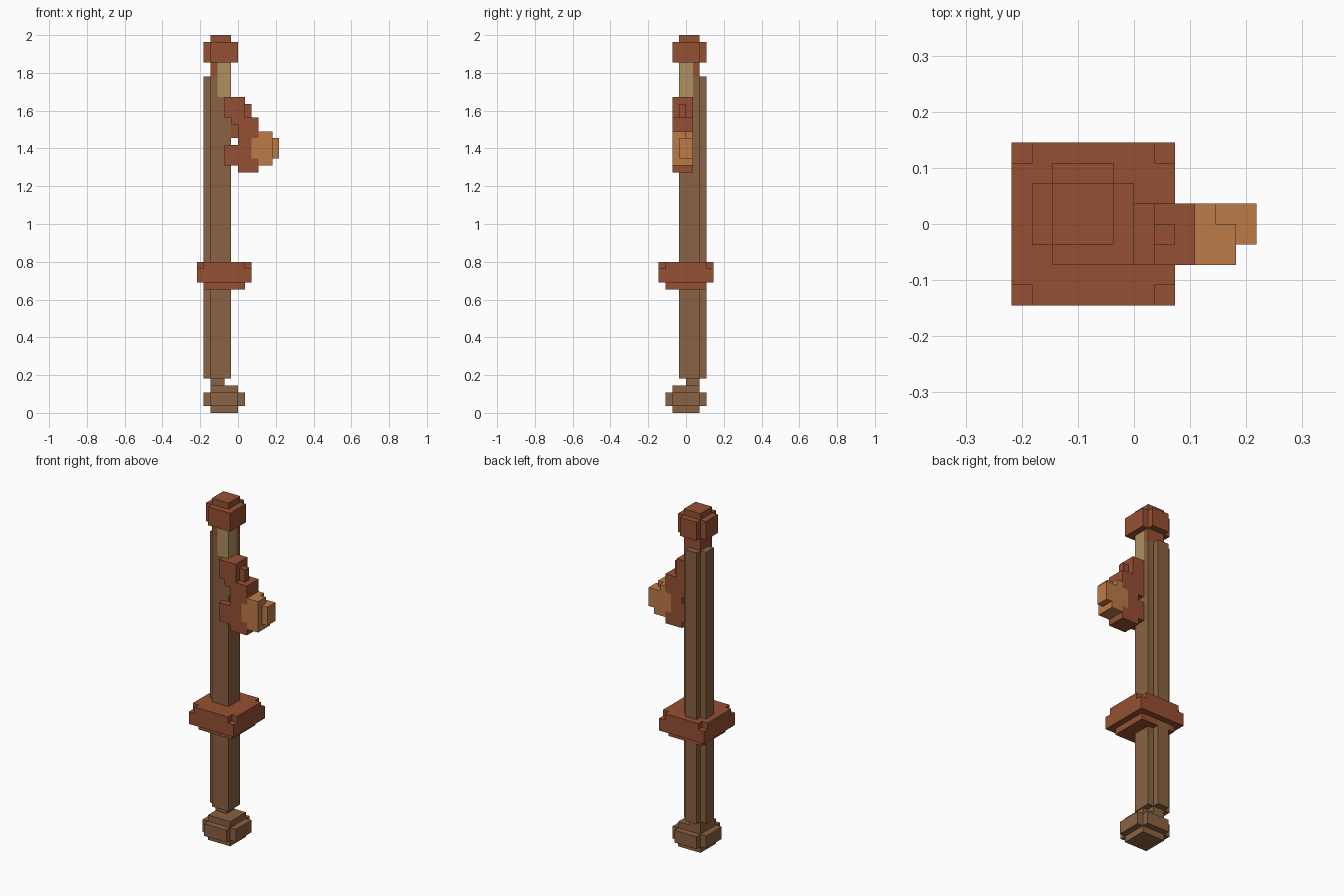
import bpy
import bmesh
from mathutils import Matrix, Vector

U = 2 / 55  # one block

cube = bpy.data.objects.get("Cube")
if cube:
    bpy.data.objects.remove(cube, do_unlink=True)


def make_material(name, rgb):
    mat = bpy.data.materials.new(name)
    mat.use_nodes = True
    color = (*rgb, 1)
    mat.diffuse_color = color
    mat.node_tree.nodes["Principled BSDF"].inputs["Base Color"].default_value = color
    return mat


brown = make_material("brown wood", (0.254, 0.122, 0.054))
red = make_material("red brown", (0.305, 0.08, 0.034))
orange = make_material("orange copper", (0.515, 0.198, 0.065))
tan = make_material("pale tan", (0.423, 0.279, 0.117))


def blocks(name, mat, *boxes):
    """Join boxes, each given as x, y and z ranges counted in blocks."""
    bm = bmesh.new()
    for ranges in boxes:
        low = Vector([r[0] for r in ranges]) * U
        high = Vector([r[1] for r in ranges]) * U
        size = Matrix.Diagonal((*(high - low), 1))
        bmesh.ops.create_cube(bm, size=1, matrix=Matrix.Translation((low + high) / 2) @ size)
    mesh = bpy.data.meshes.new(name)
    bm.to_mesh(mesh)
    bm.free()
    mesh.materials.append(mat)
    obj = bpy.data.objects.new(name, mesh)
    bpy.context.collection.objects.link(obj)
    return obj


def collar(z):
    """L-shaped wrap around the pale core."""
    return [((-4, -3), (-1, 2), z), ((-3, -1), (1, 2), z)]


# Foot with clipped corners and a thin neck
blocks("foot", brown,
       ((-4, 0), (-2, 2), (0, 4)),
       ((-5, 1), (-2, 2), (1, 3)),
       ((-4, 0), (-3, 3), (1, 3)),
       ((-4, -2), (0, 2), (4, 5)))

# Shaft with raised strips on two sides
blocks("shaft", brown,
       ((-4, -1), (-1, 2), (5, 46)),
       ((-5, -4), (0, 2), (5, 49)),
       ((-4, -2), (2, 3), (5, 49)),
       *collar((46, 49)))
blocks("shaft_neck", red, *collar((49, 51)))
blocks("pale_core", tan, ((-3, -1), (-1, 1), (46, 51)))

# Guard plate, stepped below and notched at the top corners
blocks("guard", red,
       ((-5, 1), (-3, 3), (18, 19)),
       ((-6, 2), (-4, 4), (19, 21)),
       ((-6, 2), (-3, 3), (21, 22)),
       ((-5, 1), (-4, 4), (21, 22)))

# End cap
blocks("end_cap", red,
       ((-5, 0), (-1, 2), (51, 54)),
       ((-4, -1), (-2, 3), (51, 54)),
       ((-1, 0), (-2, -1), (51, 54)),
       ((-4, -1), (-1, 2), (54, 55)))

# Side bracket with a gap next to the shaft
blocks("bracket", red,
       ((-2, 1), (-2, 1), (43, 46)),
       ((1, 2), (-1, 0), (43, 45)),
       ((-1, 3), (-2, 1), (42, 43)),
       ((-1, 0), (-1, 1), (40, 42)),
       ((0, 3), (-2, 1), (40, 42)),
       ((0, 2), (-2, 1), (36, 40)),
       ((-2, 0), (-2, 1), (36, 39)),
       ((2, 3), (-2, 1), (36, 37)),
       ((0, 3), (-2, 1), (35, 36)))

# Knob on the bracket
blocks("knob", orange,
       ((2, 3), (-2, 1), (37, 40)),
       ((3, 5), (-2, 1), (36, 40)),
       ((3, 5), (-2, 0), (40, 41)),
       ((3, 4), (0, 1), (40, 41)),
       ((5, 6), (-1, 1), (37, 40)))
